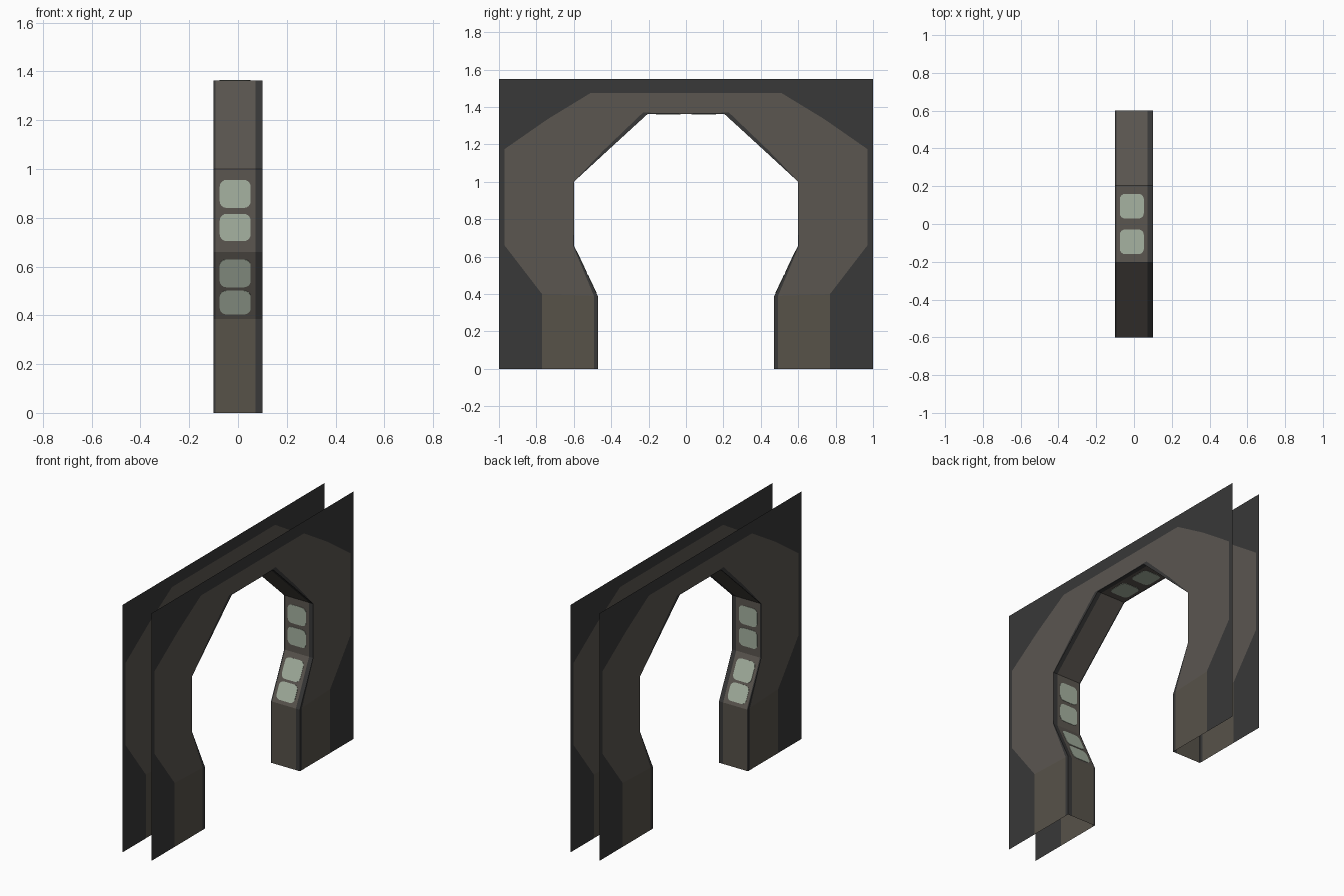
import bpy, bmesh, math
from mathutils import Vector

if "Cube" in bpy.data.objects:
    bpy.data.objects.remove(bpy.data.objects["Cube"])


def material(name, r, g, b):
    lin = [((c / 255 + 0.055) / 1.055) ** 2.4 for c in (r, g, b)]
    m = bpy.data.materials.new(name)
    m.diffuse_color = (*lin, 1)
    m.use_nodes = True
    m.node_tree.nodes["Principled BSDF"].inputs["Base Color"].default_value = m.diffuse_color
    return m


dark = material("dark grey", 56, 56, 56)
stone = material("warm grey", 91, 86, 80)
base = material("pillar brown grey", 87, 82, 73)
lamp = material("pale green light", 166, 178, 161)
MATS = [dark, stone, base, lamp]


def finish(bm, name):
    me = bpy.data.meshes.new(name)
    bm.to_mesh(me)
    bm.free()
    for m in MATS:
        me.materials.append(m)
    ob = bpy.data.objects.new(name, me)
    bpy.context.collection.objects.link(ob)
    return ob


def face(bm, pts, normal, mat):
    """Add a face that points along the given direction."""
    f = bm.faces.new([bm.verts.new(p) for p in pts])
    f.normal_update()
    if f.normal.dot(normal) < 0:
        f.normal_flip()
    f.material_index = mat


# Half outlines (y, z) from the floor to the middle of the arch
opening = [(.47, 0), (.47, .385), (.6, .66), (.6, 1), (.43, 1.157), (.205, 1.363), (0, 1.363)]
trim = [(.492, 0), (.492, .39), (.603, .655), (.602, 1), (.442, 1.167), (.23, 1.37), (0, 1.366)]
band = [(.77, 0), (.77, .4), (.97, .66), (.97, 1.175), (.74, 1.335), (.51, 1.475), (0, 1.475)]
outer = [(1, 0), (1, .4), (1, .66), (1, 1.175), (1, 1.55), (.51, 1.55), (0, 1.55)]
W = 0.1

# Two thin wall sheets, painted in bands around the opening
for side, name in ((1, "right_wall"), (-1, "left_wall")):
    bm = bmesh.new()
    for a, b, mat in ((opening, trim, 0), (trim, band, 1), (band, outer, 0)):
        for i in range(len(a) - 1):
            m = 2 if (mat == 1 and i == 0) else mat
            for s in (1, -1):
                quad = [a[i], b[i], b[i + 1], a[i + 1]]
                face(bm, [(side * W, s * y, z) for y, z in quad], Vector((side, 0, 0)), m)
    bmesh.ops.remove_doubles(bm, verts=bm.verts, dist=1e-5)
    finish(bm, name)

# Lining of the opening, with dark edge strips
half = [p for i, p in enumerate(opening) if i not in (4, 6)]
path = half + [(-y, z) for y, z in reversed(half)]
columns = [-W, -0.092, 0.072, W]
centre = Vector((0, 0, 0.75))
bm = bmesh.new()
for i in range(len(path) - 1):
    (y0, z0), (y1, z1) = path[i], path[i + 1]
    mid = Vector((0, (y0 + y1) / 2, (z0 + z1) / 2))
    for c in range(3):
        xa, xb = columns[c], columns[c + 1]
        mat = 0 if c != 1 else (2 if i in (0, len(path) - 2) else 1)
        face(bm, [(xa, y0, z0), (xb, y0, z0), (xb, y1, z1), (xa, y1, z1)], centre - mid, mat)
bmesh.ops.remove_doubles(bm, verts=bm.verts, dist=1e-5)
finish(bm, "opening_lining")


def light_panel(name, p, q, a, b):
    """Thin rounded plate showing on both sides of a lining segment."""
    p, q = Vector((0, *p)), Vector((0, *q))
    along = (q - p).normalized()
    n = along.cross(Vector((1, 0, 0)))
    lo, hi = (q - p).length * a, (q - p).length * b
    x0, x1, r = -0.075, 0.052, 0.028
    corners = [(x1 - r, hi - r), (x0 + r, hi - r), (x0 + r, lo + r), (x1 - r, lo + r)]
    ring = []
    for k, (cx, cs) in enumerate(corners):
        for j in range(5):
            t = math.pi / 2 * (k + j / 4)
            ring.append(p + Vector((cx + r * math.cos(t), 0, 0)) + along * (cs + r * math.sin(t)))
    bm = bmesh.new()
    f = bm.faces.new([bm.verts.new(v - n * 0.002) for v in ring])
    ext = bmesh.ops.extrude_face_region(bm, geom=[f], use_keep_orig=True)
    verts = [g for g in ext["geom"] if isinstance(g, bmesh.types.BMVert)]
    bmesh.ops.translate(bm, verts=verts, vec=n * 0.004)
    bmesh.ops.recalc_face_normals(bm, faces=bm.faces)
    for g in bm.faces:
        g.material_index = 3
    finish(bm, name)


# Light panels on both sides and overhead
for s, label in ((1, "back"), (-1, "front")):
    pts = [(s * y, z) for y, z in half]
    for k, (a, b) in enumerate(((.07, .425), (.475, .89))):
        light_panel(f"{label}_lower_light_{k + 1}", pts[1], pts[2], a, b)
    for k, (a, b) in enumerate(((.13, .46), (.53, .87))):
        light_panel(f"{label}_upper_light_{k + 1}", pts[2], pts[3], a, b)
for k, (a, b) in enumerate(((.11, .43), (.57, .89))):
    light_panel(f"ceiling_light_{k + 1}", half[4], (-half[4][0], half[4][1]), a, b)
